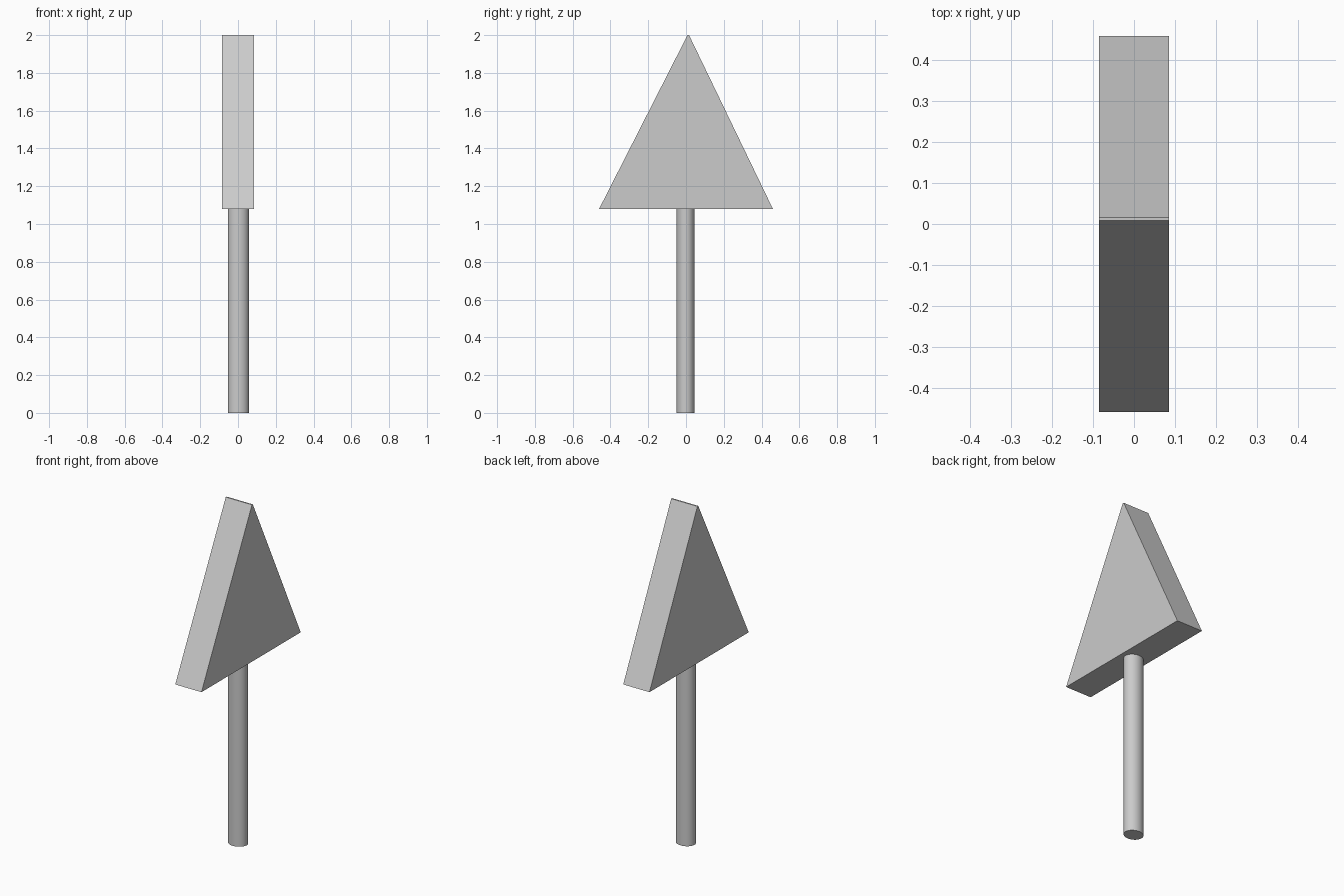
import bpy, bmesh
from mathutils import Matrix

if "Cube" in bpy.data.objects:
    bpy.data.objects.remove(bpy.data.objects["Cube"])


def add_object(name, bm):
    bmesh.ops.recalc_face_normals(bm, faces=bm.faces)
    mesh = bpy.data.meshes.new(name)
    bm.to_mesh(mesh)
    bm.free()
    obj = bpy.data.objects.new(name, mesh)
    bpy.context.collection.objects.link(obj)
    return obj


BOARD_BASE = 1.08
HALF_THICK = 0.085

# Triangular sign board: profile in the YZ plane with a tiny flat tip
bm = bmesh.new()
profile = [(-0.46, BOARD_BASE), (0.46, BOARD_BASE), (0.016, 2.0), (0.008, 2.0)]
face = bm.faces.new([bm.verts.new((-HALF_THICK, y, z)) for y, z in profile])
extruded = bmesh.ops.extrude_face_region(bm, geom=[face], use_keep_orig=True)
moved = [g for g in extruded["geom"] if isinstance(g, bmesh.types.BMVert)]
bmesh.ops.translate(bm, verts=moved, vec=(2 * HALF_THICK, 0, 0))
add_object("sign_board", bm)

# Slightly oval post from the ground to the underside of the board
bm = bmesh.new()
bmesh.ops.create_cone(bm, cap_ends=True, segments=32, radius1=1, radius2=1, depth=1)
bmesh.ops.transform(
    bm, verts=bm.verts,
    matrix=Matrix.Translation((0.002, -0.002, BOARD_BASE / 2))
    @ Matrix.Diagonal((0.056, 0.048, BOARD_BASE, 1)))
post = add_object("post", bm)
bpy.context.view_layer.objects.active = post
post.select_set(True)
bpy.ops.object.shade_smooth_by_angle()
